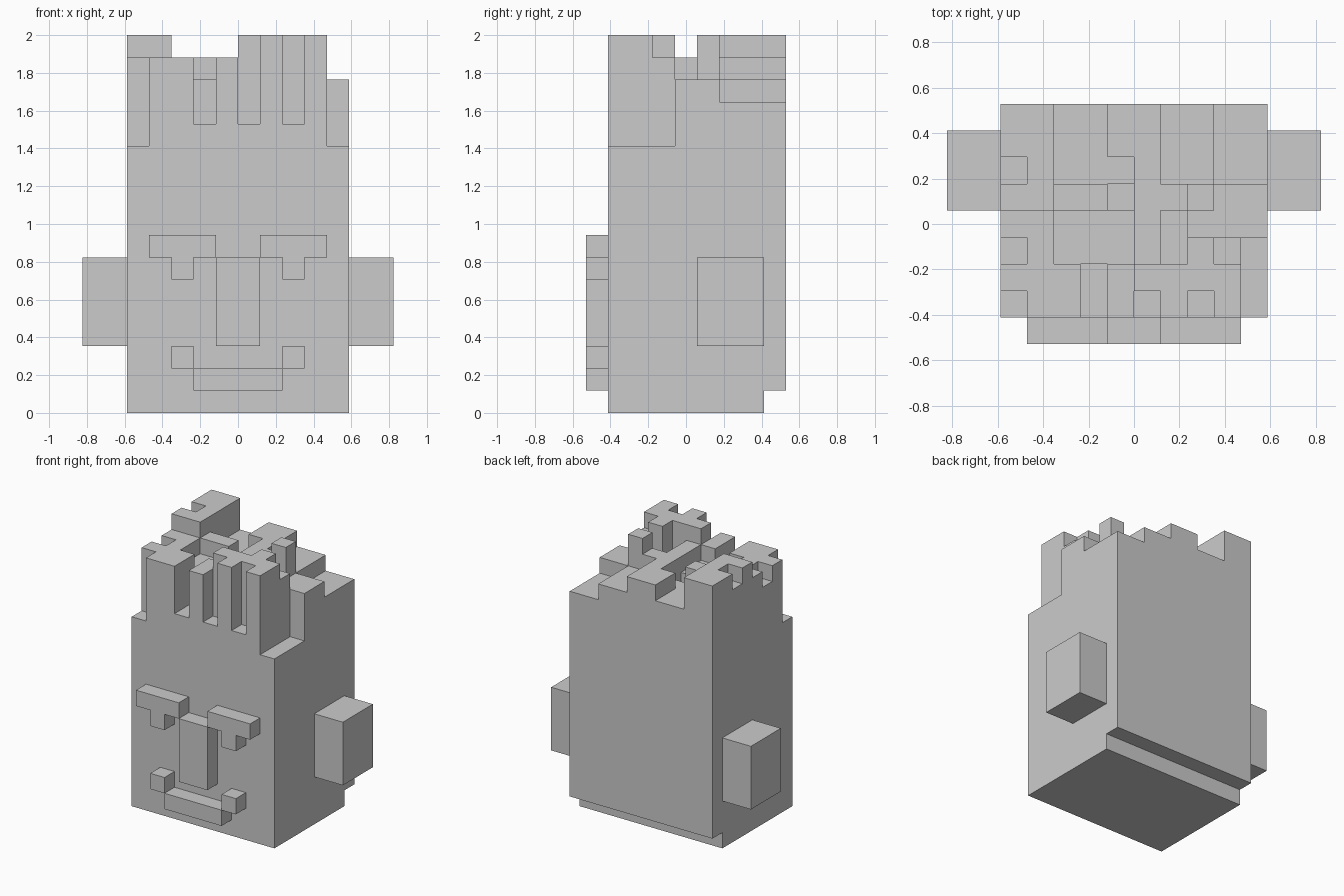
import bpy, bmesh, math
from mathutils import Vector

if "Cube" in bpy.data.objects:
    bpy.data.objects.remove(bpy.data.objects["Cube"])

U = 2 / 17                      # size of one block; the head is 17 blocks tall
DIRS = [Vector(d) for d in ((1, 0, 0), (-1, 0, 0), (0, 1, 0), (0, -1, 0), (0, 0, 1), (0, 0, -1))]


def block(x0, x1, y0, y1, z0, z1):
    """All grid cells inside a box given in block units."""
    return {(x, y, z) for x in range(x0, x1) for y in range(y0, y1) for z in range(z0, z1)}


def mirrored(cells):
    return {(-1 - x, y, z) for x, y, z in cells}


# Skull: tapered in at the back of the neck
parts = {"head": block(-5, 5, 1, 8, 0, 1) | block(-5, 5, 1, 9, 1, 12)}

# Hair: tuft heights above the skull, rows front to back
TUFTS = ("0441415150", "4441455550", "3433342540", "4433342333",
         "5544244533", "4533343322", "5533443322", "5533443322")
parts["hair"] = {(i - 5, j + 1, 12 + k) for j, row in enumerate(TUFTS)
                 for i, h in enumerate(row) for k in range(int(h))}

# Ears, brows with eyes, nose and mouth
parts["right_ear"] = block(5, 7, 5, 8, 3, 7)
parts["right_brow_and_eye"] = block(1, 4, 0, 1, 7, 8) | block(2, 3, 0, 1, 6, 7)
for name in ("ear", "brow_and_eye"):
    parts["left_" + name] = mirrored(parts["right_" + name])
parts["nose"] = block(-1, 1, 0, 1, 3, 7)
corner = block(2, 3, 0, 1, 2, 3)
parts["mouth"] = block(-2, 2, 0, 1, 1, 2) | corner | mirrored(corner)

solid = set().union(*parts.values())


def build(name, cells):
    """Skin the cells with outward faces wherever no other block touches."""
    bm = bmesh.new()
    verts = {}

    def vert(p):
        key = tuple(round(c) for c in p)
        if key not in verts:
            verts[key] = bm.verts.new((key[0] * U, (key[1] - 4.5) * U, key[2] * U))
        return verts[key]

    for cell in sorted(cells):
        mid = Vector(cell) + Vector((0.5, 0.5, 0.5))
        for d in DIRS:
            if tuple(round(c) for c in Vector(cell) + d) in solid:
                continue
            a = Vector((d.y, d.z, d.x)) * 0.5
            b = d.cross(a)
            c = mid + d * 0.5
            bm.faces.new([vert(c + p) for p in (-a - b, a - b, a + b, b - a)])
    # Merge flat neighbours into large faces
    bmesh.ops.dissolve_limit(bm, angle_limit=math.radians(1),
                             verts=bm.verts[:], edges=bm.edges[:])
    mesh = bpy.data.meshes.new(name)
    bm.to_mesh(mesh)
    bm.free()
    bpy.context.collection.objects.link(bpy.data.objects.new(name, mesh))


for part, cells in parts.items():
    build(part, cells)
